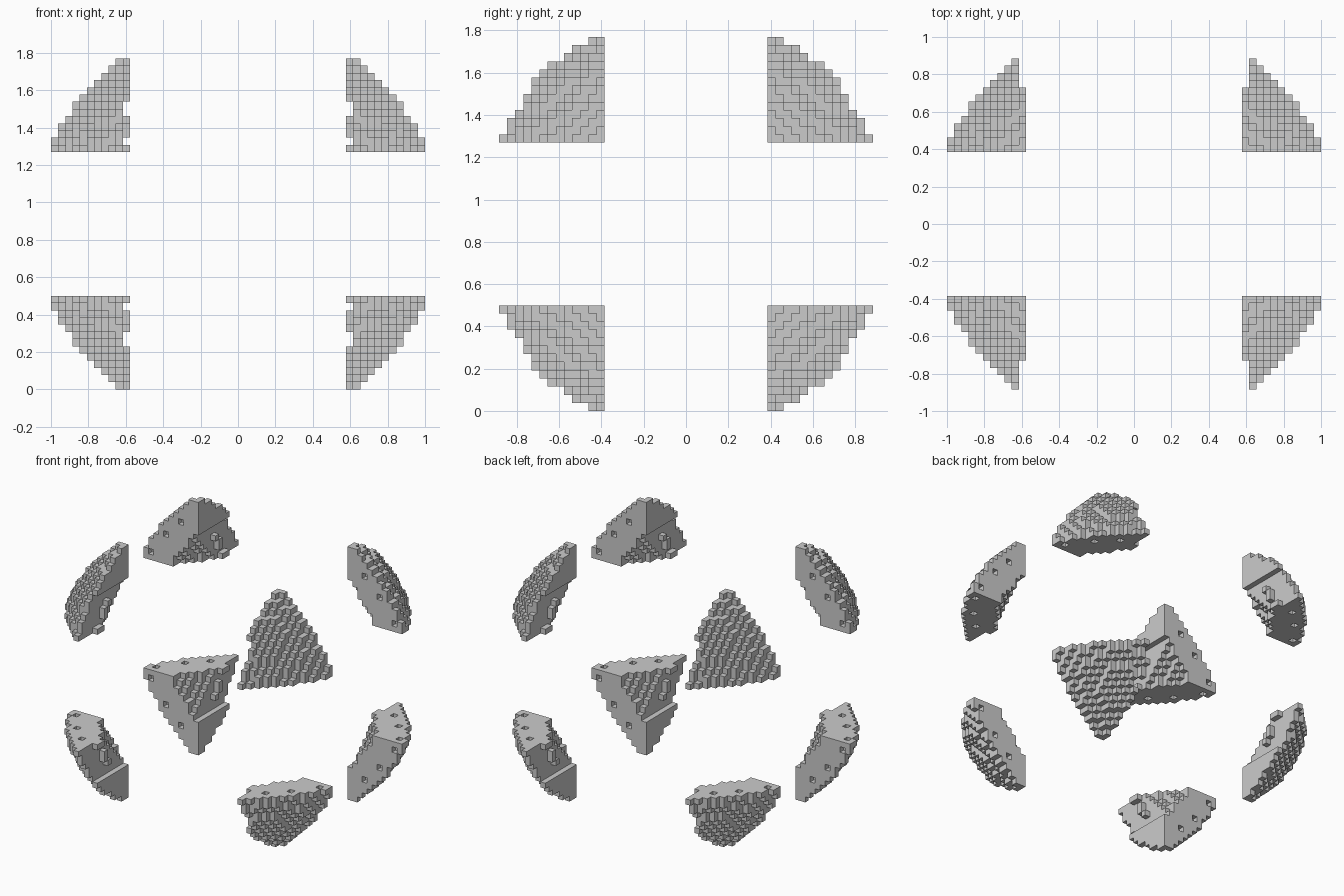
import bpy
import bmesh
from mathutils import Vector

cube = bpy.data.objects.get("Cube")
if cube:
    bpy.data.objects.remove(cube, do_unlink=True)

CELL = 1 / 26            # edge of one block
OUTER, INNER = 30, 25    # shell radii in blocks
START = (15, 10, 10)     # where the shell is sliced on each axis
TOP = 23                 # blocks from the centre to the top

# One-block connector pegs on the x slice (y, z) and sockets in the y and z slices
PEGS = {(17, 10), (18, 10), (16, 12), (16, 13), (15, 14)}
SOCKETS = {(18, 18), (21, 15), (24, 11)}


def is_filled(x, y, z):
    """Decide whether a block belongs to the sliced hollow sphere."""
    if x < START[0] or y < START[1] or z < START[2]:
        return False
    radius = Vector((x + 0.5, y + 0.5, z + 0.5)).length
    if not INNER <= radius <= OUTER:
        return False
    if x == START[0]:
        return z >= 17 or (y, z) in PEGS
    if y == START[1] and (x, z) in SOCKETS:
        return False
    if z == START[2] and (x, y) in SOCKETS:
        return False
    return True


def add_side(bm, cell, axis, sign):
    """Add the square side of a block that faces along the axis."""
    centre = Vector(cell) + Vector((0.5, 0.5, 0.5))
    normal, u, v = Vector(), Vector(), Vector()
    normal[axis] = sign * 0.5
    u[(axis + 1) % 3] = 0.5
    v[(axis + 2) % 3] = 0.5 * sign
    corners = (-u - v, u - v, u + v, v - u)
    bm.faces.new([bm.verts.new((centre + normal + c) * CELL) for c in corners])


# Blocky shell piece for one corner
bm = bmesh.new()
cells = [(x, y, z)
         for x in range(START[0], OUTER)
         for y in range(START[1], OUTER)
         for z in range(START[2], OUTER) if is_filled(x, y, z)]
for cell in cells:
    for axis in range(3):
        for sign in (-1, 1):
            neighbour = list(cell)
            neighbour[axis] += sign
            if not is_filled(*neighbour):
                add_side(bm, cell, axis, sign)
bmesh.ops.remove_doubles(bm, verts=bm.verts, dist=CELL / 100)
mesh = bpy.data.meshes.new("shell_corners")
bm.to_mesh(mesh)
bm.free()

# Mirror the piece into all eight corners
shell = bpy.data.objects.new("shell_corners", mesh)
bpy.context.collection.objects.link(shell)
shell.location.z = TOP * CELL
mirror = shell.modifiers.new("eight_corners", 'MIRROR')
mirror.use_axis = (True, True, True)
mirror.use_mirror_merge = False
